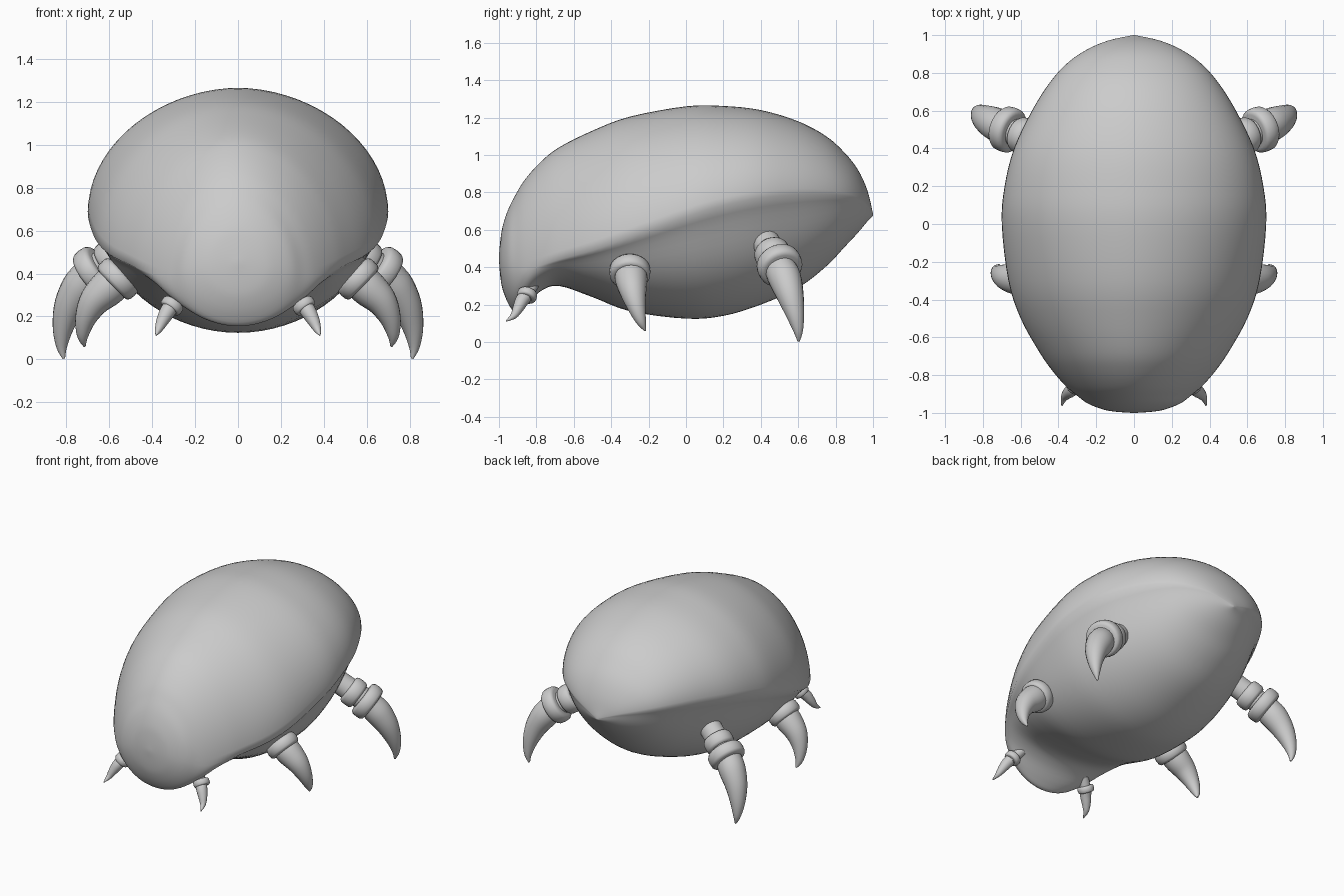
import bpy, bmesh, math
from mathutils import Vector

if "Cube" in bpy.data.objects:
    bpy.data.objects.remove(bpy.data.objects["Cube"])


def smooth_path(pts, steps):
    """Catmull-Rom interpolation of tuples of any length."""
    out = []
    for i in range(len(pts) - 1):
        p0, p1, p2 = pts[max(i - 1, 0)], pts[i], pts[i + 1]
        p3 = pts[min(i + 2, len(pts) - 1)]
        for s in range(steps):
            t = s / steps
            out.append(tuple(
                0.5 * (2 * b + (c - a) * t + (2 * a - 5 * b + 4 * c - d) * t * t
                       + (3 * b - a - 3 * c + d) * t ** 3)
                for a, b, c, d in zip(p0, p1, p2, p3)))
    out.append(tuple(pts[-1]))
    return out


def loft(bm, rings):
    """Skin closed rings of points and cap both ends."""
    loops = [[bm.verts.new(p) for p in r] for r in rings]
    n = len(loops[0])
    for a, b in zip(loops, loops[1:]):
        for i in range(n):
            j = (i + 1) % n
            bm.faces.new((a[i], a[j], b[j], b[i]))
    bm.faces.new(loops[0][::-1])
    bm.faces.new(loops[-1])


def tube(bm, pts, n=20):
    """Round tube through (x, y, z, radius) points."""
    rings = []
    for i, p in enumerate(pts):
        d = Vector(pts[min(i + 1, len(pts) - 1)][:3]) - Vector(pts[max(i - 1, 0)][:3])
        d.normalize()
        u = d.cross(Vector((0, 1, 0))).normalized()
        v = d.cross(u)
        rings.append([Vector(p[:3]) + p[3] * (u * math.cos(2 * math.pi * k / n)
                      + v * math.sin(2 * math.pi * k / n)) for k in range(n)])
    loft(bm, rings)


def collar(bm, center, axis, r, half):
    """Rounded disc segment of a leg."""
    c, a = Vector(center), Vector(axis).normalized()
    prof = [(-1, .78), (-.9, .9), (-.6, .98), (0, 1), (.6, .98), (.9, .9), (1, .78)]
    tube(bm, [(*(c + a * half * t), r * k) for t, k in prof], 28)


def finish(bm, name, mirror=False, angle=50):
    bmesh.ops.recalc_face_normals(bm, faces=bm.faces)
    me = bpy.data.meshes.new(name)
    bm.to_mesh(me)
    bm.free()
    ob = bpy.data.objects.new(name, me)
    bpy.context.collection.objects.link(ob)
    if mirror:
        ob.modifiers.new("Mirror", 'MIRROR').use_mirror_merge = False
    bpy.ops.object.select_all(action='DESELECT')
    ob.select_set(True)
    bpy.context.view_layer.objects.active = ob
    bpy.ops.object.shade_smooth_by_angle(angle=math.radians(angle))
    return ob


# Body: stations of y, half width, bottom z, widest z, top z
stations = [
    (-1.0, .01, .44, .45, .46), (-.993, .105, .35, .44, .54), (-.98, .17, .28, .43, .62),
    (-.95, .245, .205, .42, .71), (-.91, .30, .155, .40, .79), (-.86, .36, .19, .39, .87),
    (-.78, .43, .27, .41, .96), (-.68, .50, .30, .44, 1.04), (-.5, .60, .24, .49, 1.13),
    (-.3, .665, .165, .56, 1.205), (0, .70, .125, .67, 1.26), (.2, .685, .14, .73, 1.262),
    (.4, .635, .20, .77, 1.24), (.6, .54, .29, .79, 1.18), (.75, .445, .405, .79, 1.10),
    (.85, .355, .51, .78, 1.01), (.92, .255, .585, .76, .92), (.97, .14, .645, .73, .81),
    (1.0, .005, .675, .68, .685)]
rings = []
for y, w, zb, zm, zt in smooth_path(stations, 4):
    ring = []
    # belly is tucked in under the shell rim, except at the full front lip
    tuck = .10 * min(1, max(0, (y + .85) / .25))
    for k in range(72):
        c, s = math.cos(k * math.tau / 72), math.sin(k * math.tau / 72)
        if s >= 0:
            e = 2 / 1.9
            x, z = abs(c) ** e * w, zm + (zt - zm) * s ** e
        else:
            x = abs(c) * w * (1 - tuck * (1 - (1 + s) ** 6))
            z = zm + (zm - zb) * s
        ring.append((math.copysign(x, c), max(-1, min(1, y)), z))
    rings.append(ring)
bm = bmesh.new()
loft(bm, rings)
finish(bm, "body_shell", angle=80)

# Legs: hip stub, collars (center, radius, half thickness) and curved claw
legs = {
    "rear_legs": dict(
        axis=(.08, .03, -.06), stub=[(.42, .40, .58, .075), (.71, .515, .38, .075)],
        collars=[((.585, .465, .465), .098, .045), ((.668, .50, .41), .122, .045)],
        claw=[(.69, .505, .39, .085), (.735, .53, .335, .088), (.785, .557, .25, .073),
              (.815, .583, .15, .05), (.822, .60, .06, .026), (.812, .602, .003, .006)]),
    "middle_legs": dict(
        axis=(.7, 0, -.68), stub=[(.47, -.30, .46, .08), (.58, -.30, .355, .08)],
        collars=[((.56, -.30, .375), .11, .04)],
        claw=[(.56, -.297, .375, .085), (.61, -.292, .33, .086), (.67, -.283, .27, .072),
              (.71, -.265, .19, .05), (.724, -.24, .11, .027), (.715, -.217, .06, .005)]),
    "front_legs": dict(
        axis=(.5, -.25, -.7), stub=[(.26, -.82, .31, .035), (.32, -.86, .235, .035)],
        collars=[((.308, -.85, .25), .054, .022)],
        claw=[(.31, -.855, .25, .037), (.33, -.878, .22, .036), (.352, -.898, .18, .029),
              (.370, -.922, .14, .018), (.382, -.962, .112, .003)]),
}
for name, leg in legs.items():
    bm = bmesh.new()
    tube(bm, leg["stub"])
    for c, r, h in leg["collars"]:
        collar(bm, c, leg["axis"], r, h)
    tube(bm, smooth_path(leg["claw"], 4))
    finish(bm, name, mirror=True)
